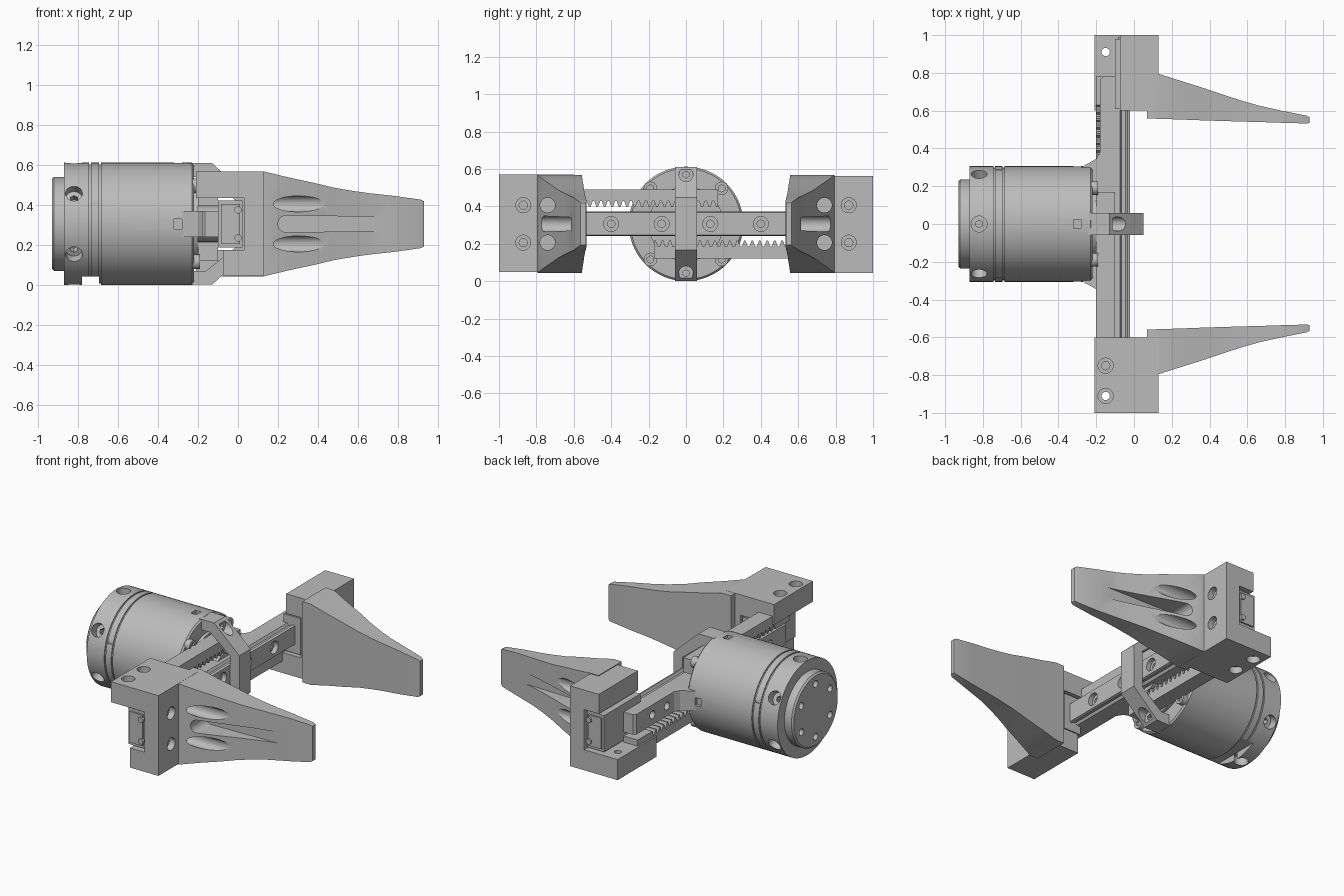
import bpy, bmesh
from math import pi, sin, cos, radians
from mathutils import Vector, Matrix

if "Cube" in bpy.data.objects:
    bpy.data.objects.remove(bpy.data.objects["Cube"])

C = 0.306          # height of the main axis; every mesh is built around it
R = 0.306          # housing radius

grey = bpy.data.materials.new("machined_grey")
grey.use_nodes = True
grey.diffuse_color = (0.5, 0.5, 0.5, 1)
grey.node_tree.nodes["Principled BSDF"].inputs["Base Color"].default_value = (0.5, 0.5, 0.5, 1)


def box(bm, x0, x1, y0, y1, z0, z1):
    m = Matrix.Translation(((x0 + x1) / 2, (y0 + y1) / 2, (z0 + z1) / 2))
    m = m @ Matrix.Diagonal((x1 - x0, y1 - y0, z1 - z0, 1))
    bmesh.ops.create_cube(bm, size=1, matrix=m)


def rod(bm, p0, p1, r, n=32):
    a, b = Vector(p0), Vector(p1)
    d = b - a
    m = Matrix.Translation((a + b) / 2) @ d.to_track_quat('Z', 'Y').to_matrix().to_4x4()
    bmesh.ops.create_cone(bm, cap_ends=True, segments=n, radius1=r, radius2=r,
                          depth=d.length, matrix=m)


def bridge_rings(bm, rings):
    """Skin matching closed rings and cap both ends."""
    rows = [[bm.verts.new(p) for p in ring] for ring in rings]
    n = len(rows[0])
    for a, b in zip(rows, rows[1:]):
        for i in range(n):
            j = (i + 1) % n
            bm.faces.new((a[i], a[j], b[j], b[i]))
    bm.faces.new(rows[0][::-1])
    bm.faces.new(rows[-1])


def prism(bm, pts, axis, a, b):
    place = {'x': lambda p, t: (t, p[0], p[1]),
             'y': lambda p, t: (p[0], t, p[1]),
             'z': lambda p, t: (p[0], p[1], t)}[axis]
    bridge_rings(bm, [[place(p, t) for p in pts] for t in (a, b)])


def lathe(bm, profile, n=72):
    bridge_rings(bm, [[(x, r * cos(2 * pi * i / n), r * sin(2 * pi * i / n))
                       for i in range(n)] for x, r in profile])


def make(name, bm, cutter=None):
    def to_object(b, label):
        bmesh.ops.recalc_face_normals(b, faces=b.faces)
        me = bpy.data.meshes.new(label)
        b.to_mesh(me)
        b.free()
        ob = bpy.data.objects.new(label, me)
        bpy.context.collection.objects.link(ob)
        return ob
    ob = to_object(bm, name)
    if cutter:
        cut = to_object(cutter, name + "_cutter")
        mod = ob.modifiers.new("holes", 'BOOLEAN')
        mod.operation, mod.solver, mod.object = 'DIFFERENCE', 'EXACT', cut
        mod.use_self = True
        dg = bpy.context.evaluated_depsgraph_get()
        me = bpy.data.meshes.new_from_object(ob.evaluated_get(dg))
        ob.modifiers.clear()
        ob.data = me
        bpy.data.objects.remove(cut)
    ob.data.materials.clear()
    ob.data.materials.append(grey)
    ob.data.shade_smooth()
    ob.data.set_sharp_from_angle(angle=radians(25))
    ob.location.z = C
    return ob


def make_pair(name, bm, cutter=None):
    """Right-hand part plus its copy turned half a turn about the main axis."""
    a = make("right_" + name, bm, cutter)
    b = bpy.data.objects.new("left_" + name, a.data)
    bpy.context.collection.objects.link(b)
    b.location.z = C
    b.rotation_euler.x = pi


# Cylindrical housing with mounting flange, grooves and radial screw holes
bm, cut = bmesh.new(), bmesh.new()
profile = [(-.93, .225), (-.92, .235), (-.87, .235), (-.87, R)]
for gx in (-.74, -.69):
    profile += [(gx - .005, R), (gx - .005, R - .008), (gx + .005, R - .008), (gx + .005, R)]
lathe(bm, profile + [(-.23, R), (-.22, R - .01)])
for k in range(6):
    a = pi / 2 + k * pi / 3
    d = Vector((0, cos(a), sin(a)))
    at = Vector((-.82, 0, 0))
    rod(cut, at + d * .25, at + d * .4, .042)
    rod(cut, at + d * .21, at + d * .26, .02, 6)
    rod(cut, Vector((-.95, 0, 0)) + d * .17, Vector((-.88, 0, 0)) + d * .17, .022, 20)
box(cut, -.78, -.695, -.3, .3, -.4, -.262)
for s in (-1, 1):
    y0, y1 = sorted((s * .285, s * .4))
    box(cut, -.32, -.28, y0, y1, -.025, .025)
    box(cut, -.73, -.7, y0, y1, .1, .15)
box(cut, -.32, -.28, -.025, .025, .285, .4)
make("housing", bm, cut)

# Front hub, pinion and cover screws
bm = bmesh.new()
rod(bm, (-.23, 0, 0), (-.2, 0, 0), .2, 48)
rod(bm, (-.21, 0, 0), (-.1, 0, 0), .09, 24)
make("hub_and_pinion", bm)
bm, cut = bmesh.new(), bmesh.new()
for sy in (-1, 1):
    for sz in (-1, 1):
        rod(bm, (-.24, sy * .19, sz * .19), (-.19, sy * .19, sz * .19), .036)
        rod(cut, (-.205, sy * .19, sz * .19), (-.15, sy * .19, sz * .19), .02, 6)
make("cover_screws", bm, cut)

# Chamfered bridge strap over the rail
bm, cut = bmesh.new(), bmesh.new()
half = [(-.24, .235), (-.16, .235), (-.015, .12)]
outer = [(.05, .14), (-.13, .304), (-.24, .304)]
strap = half + [(x, -z) for x, z in half[::-1]]
strap += [(x, -z) for x, z in outer[::-1]] + outer
prism(bm, strap, 'y', -.058, .058)
for s in (-1, 1):
    rod(cut, (-.115, 0, s * .264), (.2, 0, s * .264), .038)
    rod(cut, (-.15, 0, s * .264), (-.11, 0, s * .264), .018, 6)
make("bridge_strap", bm, cut)

# Fixed support arm flaring out of the housing
bm, cut = bmesh.new(), bmesh.new()
edge = [(-.1, .78), (-.165, .78), (-.18, .765), (-.18, .38), (-.2, .345), (-.28, .3)]
prism(bm, edge + [(x, -y) for x, y in edge[::-1]], 'z', -.065, .065)
for y in (-.6, -.45, .45, .6):
    rod(cut, (-.25, y, 0), (-.14, y, 0), .025)
make("support_arm", bm, cut)

# Grooved guide rail with counterbored holes
bm, cut = bmesh.new(), bmesh.new()
side = [(-.1, .065), (-.075, .065), (-.065, .05), (-.045, .05), (-.035, .065), (-.02, .06)]
prism(bm, side + [(x, -z) for x, z in side[::-1]], 'y', -.95, .95)
for y in (-.8, -.4, -.13, .13, .4, .8):
    rod(cut, (-.05, y, 0), (.05, y, 0), .04)
    rod(cut, (-.08, y, 0), (-.04, y, 0), .02, 20)
make("guide_rail", bm, cut)

# Toothed racks
bm = bmesh.new()
pitch, start, teeth = .04, -.63, 20
pts = [(-.78, .185), (-.78, .09)]
for i in range(teeth):
    y = start + i * pitch
    pts += [(y, .09), (y + .011, .122), (y + .02, .122), (y + .031, .09)]
pts += [(.17, .09), (.17, .185)]
prism(bm, pts, 'x', -.2, -.1)
make_pair("rack", bm)

# Jaw blocks: C-shaped section with bolt holes
bm, cut = bmesh.new(), bmesh.new()
section = [(-.21, .263), (.13, .263), (.13, -.257), (-.075, -.257), (-.075, -.13),
           (.03, -.13), (.03, .13), (-.21, .13)]
prism(bm, section, 'y', -1, -.6)
for z in (-.1, .1):
    rod(cut, (.09, -.87, z), (.2, -.87, z), .04)
    rod(cut, (.05, -.87, z), (.1, -.87, z), .022, 20)
for y in (-.91, -.75):
    rod(cut, (-.15, y, .22), (-.15, y, .4), .04)
    rod(cut, (-.15, y, .05), (-.15, y, .23), .022, 20)
make_pair("jaw_block", bm, cut)

# Sliding carriages inside the jaw blocks
bm = bmesh.new()
box(bm, -.1, .022, -.98, -.61, -.118, .118)
box(bm, -.085, .01, -.99, -.97, -.1, .1)
for z in (-.07, .07):
    rod(bm, (0, -1, z), (0, -.97, z), .018, 20)
make_pair("carriage", bm)

# Tapered fingers: x, outer y, inner y, half height
bm, cut = bmesh.new(), bmesh.new()
stations = [(.07, .795, .558, .262), (.13, .795, .557, .262), (.25, .757, .553, .233),
            (.38, .716, .548, .205), (.48, .682, .545, .181), (.58, .65, .542, .164),
            (.66, .627, .54, .153), (.78, .6, .536, .14), (.915, .573, .532, .121),
            (.93, .565, .535, .113)]
bridge_rings(bm, [[(x, -o, -h), (x, -i, -h), (x, -i, h), (x, -o, h)]
                  for x, o, i, h in stations])
for z in (-.1, .1):
    rod(cut, (.135, -.74, z), (.6, -.74, z), .04)
    rod(cut, (.1, -.74, z), (.15, -.74, z), .022, 20)
slot = [(.24 + .04 * cos(a), .042 * sin(a)) for a in [pi / 2 + pi * k / 12 for k in range(13)]]
prism(cut, slot + [(.72, -.035), (.72, .035)], 'y', -.95, -.615)
make_pair("finger", bm, cut)
